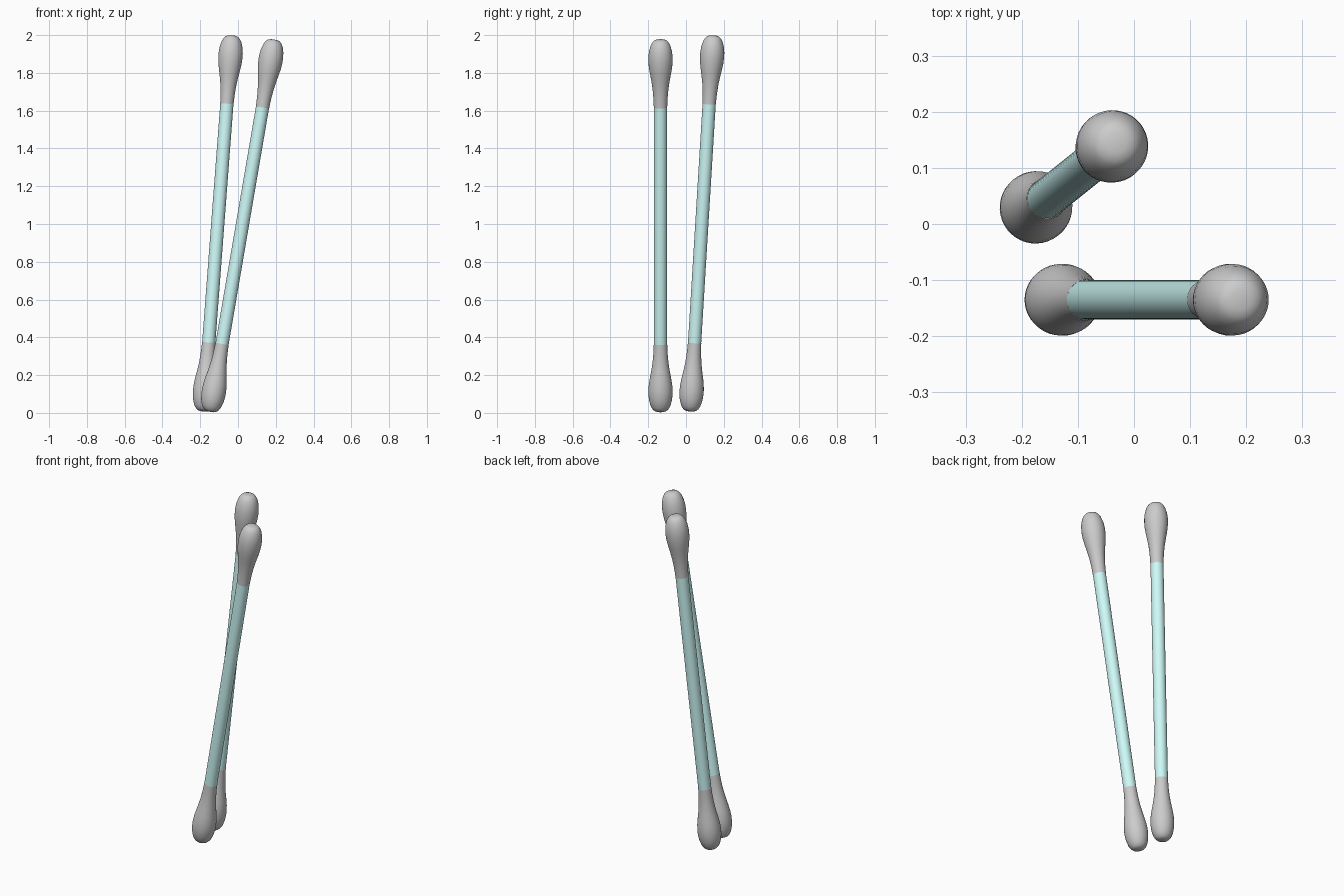
import bpy, bmesh, math
from mathutils import Vector

if "Cube" in bpy.data.objects:
    bpy.data.objects.remove(bpy.data.objects["Cube"])

HALF = 1.0        # half length of a swab
TIP = 0.365       # length of a cotton tip
SEGS = 40

# cotton tip profile: (distance from the end, radius)
COTTON = [(0, 0), (0.001, 0.018), (0.005, 0.031), (0.014, 0.041), (0.03, 0.051),
          (0.06, 0.06), (0.09, 0.0637), (0.115, 0.064), (0.145, 0.062),
          (0.18, 0.0565), (0.22, 0.049), (0.26, 0.0427), (0.30, 0.0387),
          (0.335, 0.0365), (TIP, 0.0355)]
STICK = [(TIP - 0.003, 0.035), (2 * HALF - TIP + 0.003, 0.035)]

plastic = bpy.data.materials.new("plastic")
plastic.diffuse_color = (0.62, 0.96, 0.94, 1)
plastic.use_nodes = True
plastic.node_tree.nodes["Principled BSDF"].inputs["Base Color"].default_value = plastic.diffuse_color


def lathe(name, profile, sign, center, direction, mat=None):
    """Spin a profile around a swab's axis."""
    bm = bmesh.new()
    vs = [bm.verts.new((r, 0, sign * (HALF - d))) for d, r in profile]
    es = [bm.edges.new(p) for p in zip(vs, vs[1:])]
    bmesh.ops.spin(bm, geom=vs + es, cent=(0, 0, 0), axis=(0, 0, 1),
                   angle=2 * math.pi, steps=SEGS)
    bmesh.ops.remove_doubles(bm, verts=bm.verts, dist=1e-5)
    bmesh.ops.recalc_face_normals(bm, faces=bm.faces)
    # the faces must point away from the axis
    bm.normal_update()
    f = max(bm.faces, key=lambda f: f.calc_area())
    c = f.calc_center_median()
    if f.normal.dot(Vector((c.x, c.y, 0))) < 0:
        bmesh.ops.reverse_faces(bm, faces=bm.faces)
    for f in bm.faces:
        f.smooth = True
    me = bpy.data.meshes.new(name)
    bm.to_mesh(me)
    bm.free()
    ob = bpy.data.objects.new(name, me)
    bpy.context.collection.objects.link(ob)
    ob.location = center
    ob.rotation_euler = Vector(direction).to_track_quat('Z', 'Y').to_euler()
    if mat:
        me.materials.append(mat)
    return ob


# two leaning swabs: name, middle point, axis direction
SWABS = [("front", (0.0225, -0.135, 0.991), (0.171, 0, 1)),
         ("back", (-0.107, 0.084, 1.003), (0.076, 0.061, 1))]

for name, center, direction in SWABS:
    lathe(name + "_stick", STICK, 1, center, direction, plastic)
    lathe(name + "_upper_cotton_tip", COTTON, 1, center, direction)
    lathe(name + "_lower_cotton_tip", COTTON, -1, center, direction)
